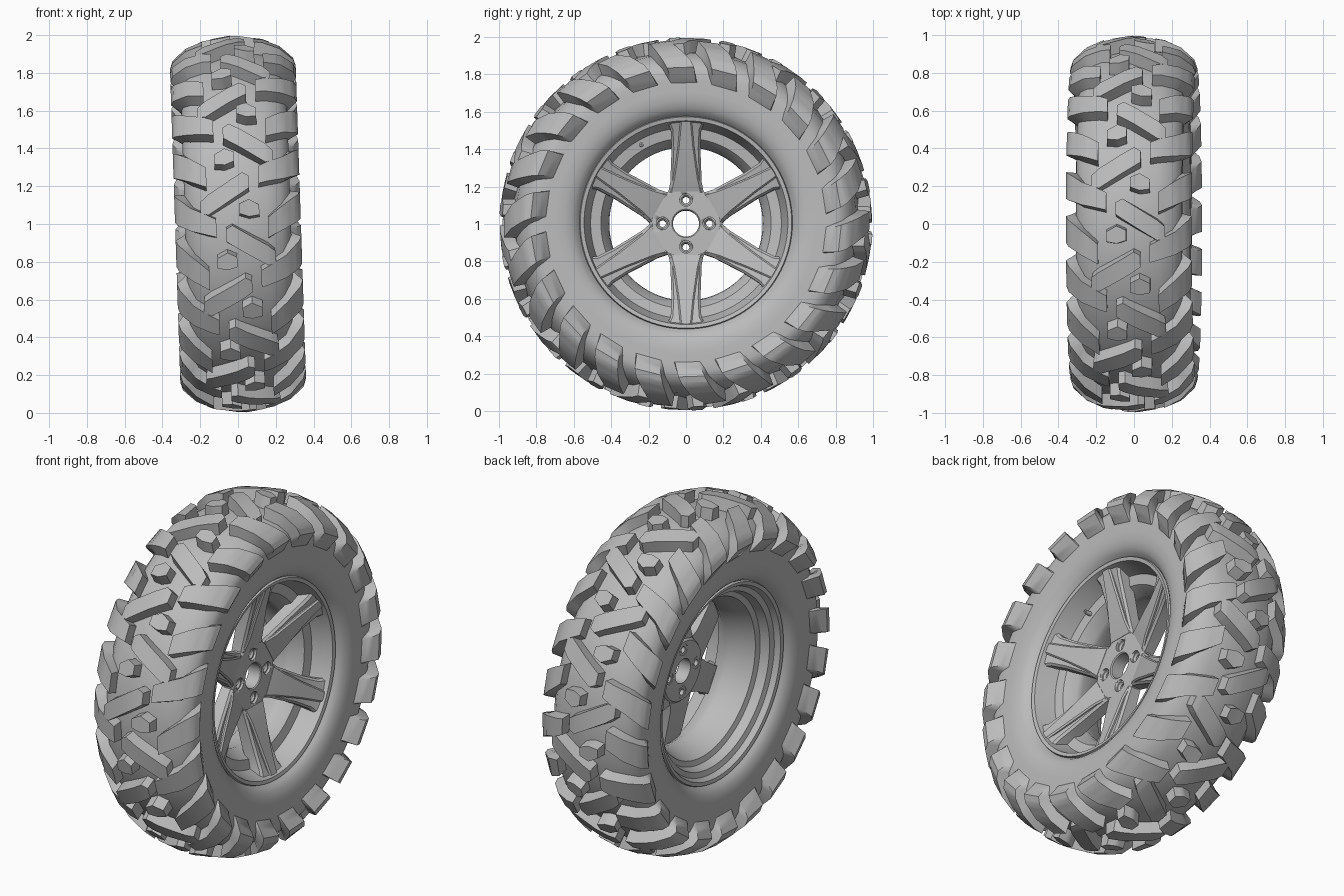
import bpy, bmesh
from math import sin, cos, pi, radians
from mathutils import Matrix, Vector

cube = bpy.data.objects.get("Cube")
if cube:
    bpy.data.objects.remove(cube, do_unlink=True)

grey = bpy.data.materials.new("plain_grey")
grey.use_nodes = True
grey.diffuse_color = (0.5, 0.5, 0.5, 1)
grey.node_tree.nodes["Principled BSDF"].inputs["Base Color"].default_value = (0.5, 0.5, 0.5, 1)

# The axle runs along x with a slight lean
STAND = Matrix.Translation((0, 0, 1)) @ Matrix.Rotation(-0.033, 4, 'Y')


def finish(bm, name, angle=30):
    bmesh.ops.recalc_face_normals(bm, faces=bm.faces)
    mesh = bpy.data.meshes.new(name)
    bm.to_mesh(mesh)
    bm.free()
    mesh.materials.append(grey)
    obj = bpy.data.objects.new(name, mesh)
    bpy.context.collection.objects.link(obj)
    obj.matrix_world = STAND
    bpy.ops.object.select_all(action='DESELECT')
    obj.select_set(True)
    bpy.context.view_layer.objects.active = obj
    bpy.ops.object.shade_smooth_by_angle(angle=radians(angle))
    return obj


def polar(x, r, phi):
    return Vector((x, -r * cos(phi), r * sin(phi)))


def loft(bm, rings, caps=True):
    """Skin a row of equal closed rings."""
    rows = [[bm.verts.new(p) for p in ring] for ring in rings]
    n = len(rows[0])
    for a, b in zip(rows, rows[1:] if caps else rows[1:] + rows[:1]):
        for i in range(n):
            j = (i + 1) % n
            bm.faces.new((a[i], a[j], b[j], b[i]))
    if caps:
        bm.faces.new(rows[0])
        bm.faces.new(rows[-1])


def revolve(bm, profile, steps=96, shift=(0, 0, 0)):
    loft(bm, [[polar(x, r, 2 * pi * k / steps) + Vector(shift) for x, r in profile]
              for k in range(steps)], caps=False)


# Tyre section: distance from centre line, outer x and r, base x and r
SECTION = [
    (0, 0, 1.0, 0, 0.93),
    (0.16, 0.16, 0.975, 0.16, 0.91),
    (0.25, 0.25, 0.935, 0.232, 0.875),
    (0.33, 0.32, 0.87, 0.268, 0.835),
    (0.38, 0.333, 0.83, 0.28, 0.80),
    (0.46, 0.285, 0.757, 0.277, 0.757),
]


def section(s):
    sign = -1 if s < 0 else 1
    s = abs(s)
    for a, b in zip(SECTION, SECTION[1:]):
        if s <= b[0] + 1e-6:
            t = (s - a[0]) / (b[0] - a[0])
            xo, ro, xb, rb = (p + (q - p) * t for p, q in zip(a[1:], b[1:]))
            return sign * xo, ro, sign * xb, rb


# Tyre carcass
half = [(p[3], p[4]) for p in SECTION[1:]]
half += [(0.28, 0.70), (0.275, 0.65), (0.262, 0.61), (0.243, 0.585), (0.215, 0.565)]
bm = bmesh.new()
revolve(bm, [(-x, r) for x, r in reversed(half)] + [(0, 0.93)] + half, 120)
finish(bm, "tyre_carcass")

# Tread blocks as rows of (distance across, low angle, high angle)
PITCH = 360 / 11
BLOCKS = {
    "centre_blocks": [(0.01, 3.2, 6.2), (0.06, 2.2, 7.6), (0.115, 2.7, 5.8)],
    "diagonal_bars": [(-0.065, -5.2, -1.5), (-0.03, -6.6, -0.4), (0.155, -13.3, -7),
                      (0.195, -12.6, -9)],
    "long_shoulder_blocks": [(0.115, 12.5, 18), (0.25, 14.5, 22), (0.33, 16.5, 26),
                             (0.38, 17.5, 27.5), (0.46, 19, 28.5)],
    "short_shoulder_blocks": [(0.16, -4.5, 1.8), (0.25, -2, 6), (0.33, 0.3, 9.6),
                              (0.38, 1.3, 11), (0.46, 3, 12.5)],
}


def tread_block(bm, rows, side, turn):
    # Fill in extra rows so the block follows the tyre section
    stations = [rows[0]]
    for a, b in zip(rows, rows[1:]):
        stations += [tuple(p + (q - p) * t / 3 for p, q in zip(a, b)) for t in (1, 2, 3)]
    rings = []
    for s, low, high in stations:
        xo, ro, xb, rb = section(s)
        lo, hi = radians(low + turn), radians(high + turn)
        flare = radians(0.6)
        rings.append([polar(side * xb, rb - 0.008, lo - flare), polar(side * xo, ro, lo),
                      polar(side * xo, ro, hi), polar(side * xb, rb - 0.008, hi + flare)])
    loft(bm, rings)


for name, rows in BLOCKS.items():
    bm = bmesh.new()
    for k in range(11):
        tread_block(bm, rows, 1, k * PITCH)
        tread_block(bm, rows, -1, (k + 0.5) * PITCH)
    finish(bm, name)

# Rim barrel with lips and steps
inner = [(0.215, 0.572), (0.235, 0.565), (0.23, 0.545), (0.19, 0.533), (0.12, 0.51), (0.11, 0.455),
         (0.05, 0.415), (0.02, 0.41), (-0.06, 0.43), (-0.13, 0.455), (-0.14, 0.485),
         (-0.19, 0.50), (-0.20, 0.53), (-0.23, 0.545), (-0.235, 0.565), (-0.215, 0.572)]
outer = [(-0.18, 0.55), (-0.10, 0.515), (0.03, 0.46), (0.08, 0.52), (0.18, 0.55)]
bm = bmesh.new()
revolve(bm, inner + outer)
finish(bm, "rim_barrel")

# Hub plate, with four bolt holes cut through
BOLTS = [(0, 0.125 * cos(k * pi / 2), 0.125 * sin(k * pi / 2)) for k in range(4)]
bm = bmesh.new()
revolve(bm, [(0.02, 0.07), (0.095, 0.07), (0.10, 0.076), (0.10, 0.18), (0.09, 0.195),
             (0.05, 0.195), (0.02, 0.17)], 64)
hub = finish(bm, "hub_plate")
bm = bmesh.new()
for bolt in BOLTS:
    loft(bm, [[polar(x, 0.034, pi * k / 12) + Vector(bolt) for k in range(24)] for x in (-0.02, 0.2)])
cutter = finish(bm, "bolt_hole_cutter")
cutter.hide_render = True
cut = hub.modifiers.new("bolt_holes", 'BOOLEAN')
cut.operation = 'DIFFERENCE'
cut.object = cutter
bpy.context.view_layer.objects.active = hub
bpy.ops.object.modifier_apply(modifier=cut.name)
bpy.data.objects.remove(cutter, do_unlink=True)

# Recessed seats in the bolt holes
bm = bmesh.new()
for bolt in BOLTS:
    revolve(bm, [(0.022, 0.018), (0.075, 0.018), (0.085, 0.027), (0.085, 0.035), (0.022, 0.035)],
            24, bolt)
finish(bm, "bolt_seats")


# Six spokes, each with a raised tapering rib
def bar(bm, stations, phi, bevel):
    """Stations are radius, half width, front x and back x."""
    turn = Matrix.Rotation(phi, 3, 'X')
    loft(bm, [[turn @ Vector(p) for p in (
        (back, -w, r), (front - bevel, -w, r), (front, bevel - w, r),
        (front, w - bevel, r), (front - bevel, w, r), (back, w, r))]
        for r, w, front, back in stations])


spokes, ribs = bmesh.new(), bmesh.new()
for k in range(6):
    phi = k * pi / 3
    bar(spokes, [(0.165, 0.095, 0.099, 0.03), (0.22, 0.084, 0.108, 0.035), (0.40, 0.077, 0.155, 0.07),
                 (0.50, 0.082, 0.19, 0.11), (0.552, 0.105, 0.215, 0.16)], phi, 0.012)
    bar(ribs, [(0.17, 0.085, 0.102, 0.08), (0.24, 0.068, 0.128, 0.09), (0.40, 0.045, 0.172, 0.12),
               (0.555, 0.03, 0.222, 0.17)], phi, 0.008)
finish(spokes, "spokes")
finish(ribs, "spoke_ribs")

# Valve stem
bm = bmesh.new()
revolve(bm, [(0.08, 0.004), (0.15, 0.004), (0.15, 0.012), (0.08, 0.012)], 16, (0, -0.24, 0.42))
finish(bm, "valve_stem")
